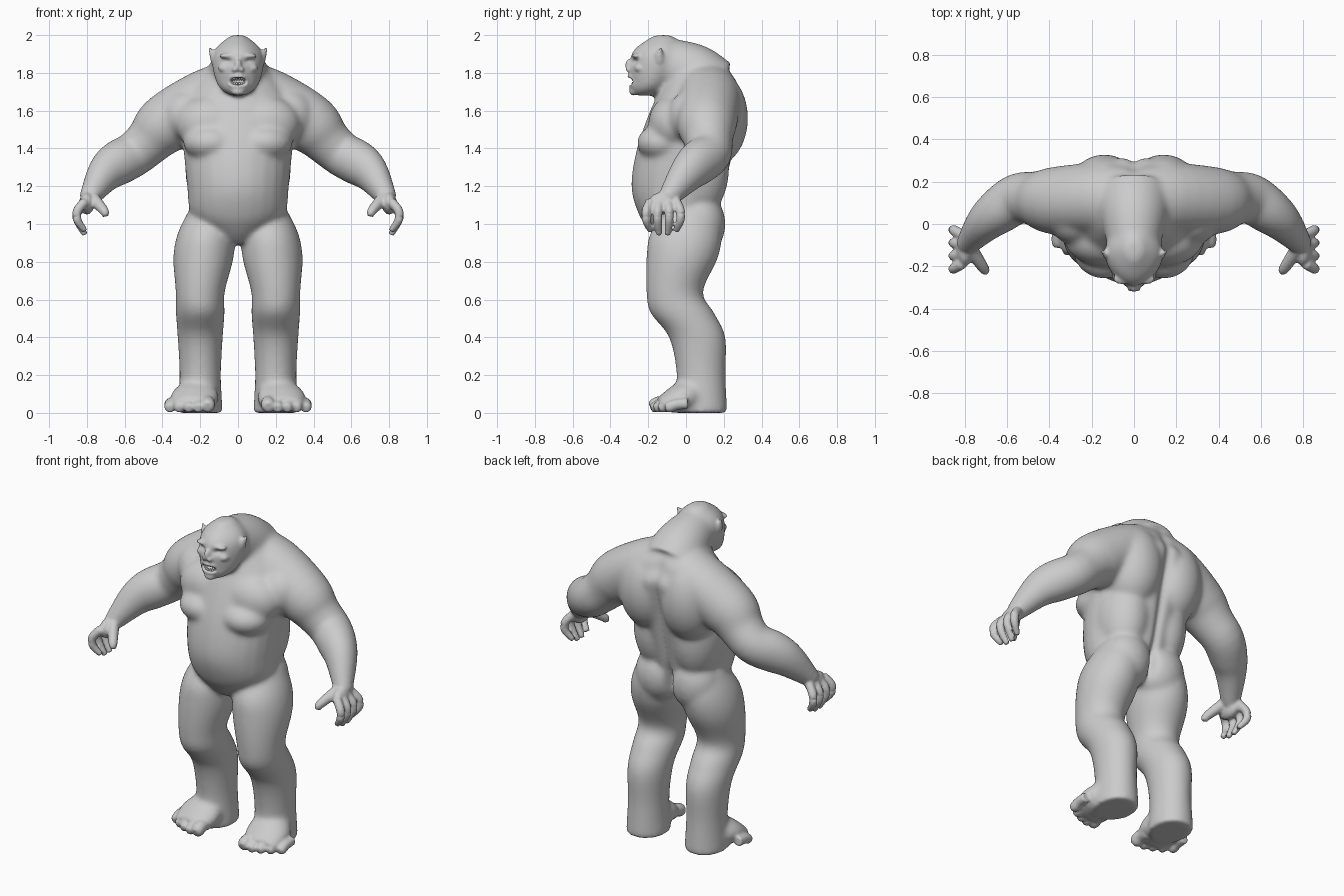
import bpy, bmesh, math
from mathutils import Vector, Matrix

cube = bpy.data.objects.get("Cube")
if cube:
    bpy.data.objects.remove(cube, do_unlink=True)

skin = bpy.data.materials.new("grey_skin")
skin.use_nodes = True
GREY = (.6, .6, .6, 1)
skin.diffuse_color = GREY
skin.node_tree.nodes["Principled BSDF"].inputs["Base Color"].default_value = GREY


def spline(rows, steps=4):
    """Catmull-Rom through rows of (x, y, z, radius_a, radius_b)."""
    points = [Vector(row) for row in rows]
    points = [points[0] * 2 - points[1]] + points + [points[-1] * 2 - points[-2]]
    smooth = []
    for before, start, end, after in zip(points, points[1:], points[2:], points[3:]):
        leave, arrive = (end - before) / 2, (after - start) / 2
        for step in range(steps):
            t = step / steps
            ease = t * t * (3 - 2 * t)
            smooth.append(start.lerp(end, ease) + leave * t * (1 - t) ** 2
                          - arrive * t * t * (1 - t))
    return smooth + [points[-2]]


def loft(bm, rows, upright=False, sides=24, wedge=0):
    """Skin elliptical rings along a path; upright keeps rings level, wedge narrows their front."""
    points = spline(rows)
    angles = [side * math.tau / sides for side in range(sides)]
    rings = []
    for i, row in enumerate(points):
        across, along = Vector((1, 0, 0)), Vector((0, 1, 0))
        if not upright:
            ahead = points[min(i + 1, len(points) - 1)].to_3d()
            tangent = (ahead - points[max(i - 1, 0)].to_3d()).normalized()
            level = Vector((0, 0, 1)).cross(tangent)
            across = level.normalized() if level.length > .05 else across
            along = tangent.cross(across)
        ring = []
        for angle in angles:
            width = row[3] * math.cos(angle) * (1 + wedge * min(math.sin(angle), 0))
            ring.append(bm.verts.new(row.to_3d() + across * width + along * row[4] * math.sin(angle)))
        rings.append(ring)
    for lower, upper in zip(rings, rings[1:]):
        for k in range(sides):
            n = (k + 1) % sides
            bm.faces.new((lower[k], lower[n], upper[n], upper[k]))
    bm.faces.new(rings[0])
    bm.faces.new(rings[-1])


def column(bm, rows, centre_x=lambda z: 0, wedge=0):
    """Level rings from rows of (z, y, half_width, half_depth)."""
    loft(bm, [(centre_x(z), y, z, a, b) for z, y, a, b in rows], upright=True, wedge=wedge)


def tube(bm, points, radii):
    loft(bm, [(*point, radius, radius) for point, radius in zip(points, radii)], sides=12)


def blob(bm, centre, size):
    matrix = Matrix.Translation(centre) @ Matrix.Diagonal((*size, 1))
    bmesh.ops.create_uvsphere(bm, u_segments=24, v_segments=16, radius=1, matrix=matrix)


def mirror(bm):
    copies = bmesh.ops.duplicate(bm, geom=bm.verts[:] + bm.edges[:] + bm.faces[:])["geom"]
    for item in copies:
        if isinstance(item, bmesh.types.BMVert):
            item.co.x *= -1


def make(name, bm):
    bmesh.ops.recalc_face_normals(bm, faces=bm.faces[:])
    mesh = bpy.data.meshes.new(name)
    bm.to_mesh(mesh)
    bm.free()
    mesh.materials.append(skin)
    obj = bpy.data.objects.new(name, mesh)
    bpy.context.collection.objects.link(obj)
    return obj


def fuse(obj, voxel, rounds):
    """Merge overlapping volumes and relax the joins."""
    remesh = obj.modifiers.new("fuse", 'REMESH')
    remesh.mode, remesh.voxel_size = 'VOXEL', voxel
    relax = obj.modifiers.new("relax", 'SMOOTH')
    relax.factor, relax.iterations = .5, rounds
    depsgraph = bpy.context.evaluated_depsgraph_get()
    mesh = bpy.data.meshes.new_from_object(obj.evaluated_get(depsgraph))
    obj.modifiers.clear()
    obj.data = mesh


def shade_smooth(obj):
    obj.data.polygons.foreach_set("use_smooth", [True] * len(obj.data.polygons))


# leg, leaning in towards the hip
bm = bmesh.new()
column(bm, [(1.08, .03, .1, .13), (.95, 0, .15, .19), (.82, -.02, .16, .19), (.64, -.06, .13, .15),
            (.53, -.02, .13, .17), (.4, .06, .12, .15), (.2, .08, .11, .13), (0, .08, .12, .14)],
       centre_x=lambda z: .2 - .1 * max(z - .65, 0))

# foot
loft(bm, [(.21, .06, .1, .1, .09), (.23, -.03, .08, .13, .08), (.24, -.14, .04, .11, .04)])

# shoulder, arm and wrist
loft(bm, [(0, .1, 1.71, .17, .16), (.17, .12, 1.66, .17, .16), (.38, .11, 1.53, .16, .16),
          (.47, .12, 1.44, .13, .13), (.55, .12, 1.37, .12, .12), (.64, .06, 1.32, .11, .12),
          (.71, 0, 1.26, .09, .1), (.8, -.11, 1.12, .05, .05)])

# paired muscles: upper back, lower back, upper chest, lower chest, front shoulder, buttock
for centre, size in (((.14, .14, 1.56), (.18, .19, .26)),
                     ((.13, .05, 1.3), (.15, .18, .28)),
                     ((.14, -.07, 1.53), (.19, .13, .15)),
                     ((.14, -.12, 1.43), (.15, .14, .1)),
                     ((.27, .03, 1.57), (.14, .13, .14)),
                     ((.12, .07, 1), (.15, .14, .17))):
    blob(bm, centre, size)
mirror(bm)

# trunk
column(bm, [(.9, -.04, .06, .09), (.96, -.03, .16, .16), (1.05, -.04, .25, .21),
            (1.2, -.04, .27, .25), (1.4, 0, .29, .26), (1.6, .06, .31, .25),
            (1.7, .08, .27, .22), (1.88, .04, .1, .09)])

# sloping neck
loft(bm, [(0, -.12, 1.86, .12, .13), (0, .03, 1.8, .16, .16), (0, .12, 1.72, .19, .18)])

# head
column(bm, [(1.68, -.22, .04, .06), (1.71, -.2, .09, .1), (1.76, -.18, .12, .12),
            (1.86, -.15, .14, .15), (1.93, -.14, .12, .13), (2, -.12, .04, .05)], wedge=.2)
body = make("body", bm)
fuse(body, .011, 20)

# carved creases: centre, reach, push (spine, small of back, cleft, mouth, eyes)
carves = [((0, .31, 1.5), (.03, .15, .25), -.03),
          ((0, .22, 1.2), (.02, .12, .15), -.015),
          ((0, .2, 1), (.02, .14, .1), -.045),
          ((0, -.3, 1.757), (.04, .08, .02), .06)]
carves += [((side * .05, -.28, 1.86), (.03, .06, .013), .022) for side in (-1, 1)]
for vert in body.data.vertices:
    for centre, reach, push in carves:
        falloff = sum(((v - c) / r) ** 2 for v, c, r in zip(vert.co, centre, reach))
        vert.co.y += push * math.exp(-falloff)

# palm
bm = bmesh.new()
blob(bm, (.8, -.12, 1.11), (.04, .08, .06))

# fingers, fanned out from the palm and curled in
for finger in range(4):
    side = finger - 1.5
    y = -.12 + .045 * side
    fan = y + .015 * side
    tip = .94 + .01 * side * side
    tube(bm, [(.81, y, 1.12), (.85, fan, 1.07), (.85, fan, 1.02), (.81, y, tip)],
         (.026, .025, .023, .016))

# thumb
tube(bm, [(.77, -.12, 1.14), (.71, -.21, 1.07), (.7, -.22, 1.04)], (.035, .026, .017))

# toes along the curved front of the foot
for toe in range(5):
    x, y = .16 + .05 * toe, -.17 + .005 * toe * toe
    r = .03 if toe else .038
    tube(bm, [(x, y + .1, .05), (x, y + .04, r + .015), (x, y, r), (x, y - .02, r * .8)],
         (r, r, r, r * .65))

# lips
tube(bm, [(0, -.304, 1.782), (.03, -.292, 1.78), (.05, -.27, 1.76), (.04, -.28, 1.735),
          (0, -.294, 1.727)], [.01] * 5)

# brow, cheek, nostril, nose, chin and ear
for centre, size in (((.05, -.26, 1.89), (.05, .026, .015)),
                     ((.065, -.245, 1.825), (.04, .03, .025)),
                     ((.018, -.3, 1.818), (.016, .02, .013)),
                     ((0, -.297, 1.84), (.02, .026, .034)),
                     ((0, -.275, 1.7), (.035, .025, .02)),
                     ((.134, -.14, 1.885), (.013, .024, .04))):
    blob(bm, centre, size)

# pointed ear tip
tube(bm, [(.134, -.14, 1.89), (.15, -.13, 1.935)], (.018, .006))
mirror(bm)
bm.from_mesh(body.data)
bm.to_mesh(body.data)
bm.free()
fuse(body, .0085, 3)

# flat soles
for vert in body.data.vertices:
    vert.co.z = max(vert.co.z, 0)
shade_smooth(body)

# teeth in two rows, with longer fangs at the corners
bm = bmesh.new()
for tooth in range(3):
    x = .008 + .012 * tooth
    y = .4 * x - .286
    length = .018 if tooth == 2 else .013
    for root, tip in ((1.774, -length), (1.738, length)):
        tube(bm, [(x, y, root), (x, y, root + tip / 2), (x, y, root + tip)], (.007, .006, .002))
mirror(bm)
teeth = make("teeth", bm)
shade_smooth(teeth)
